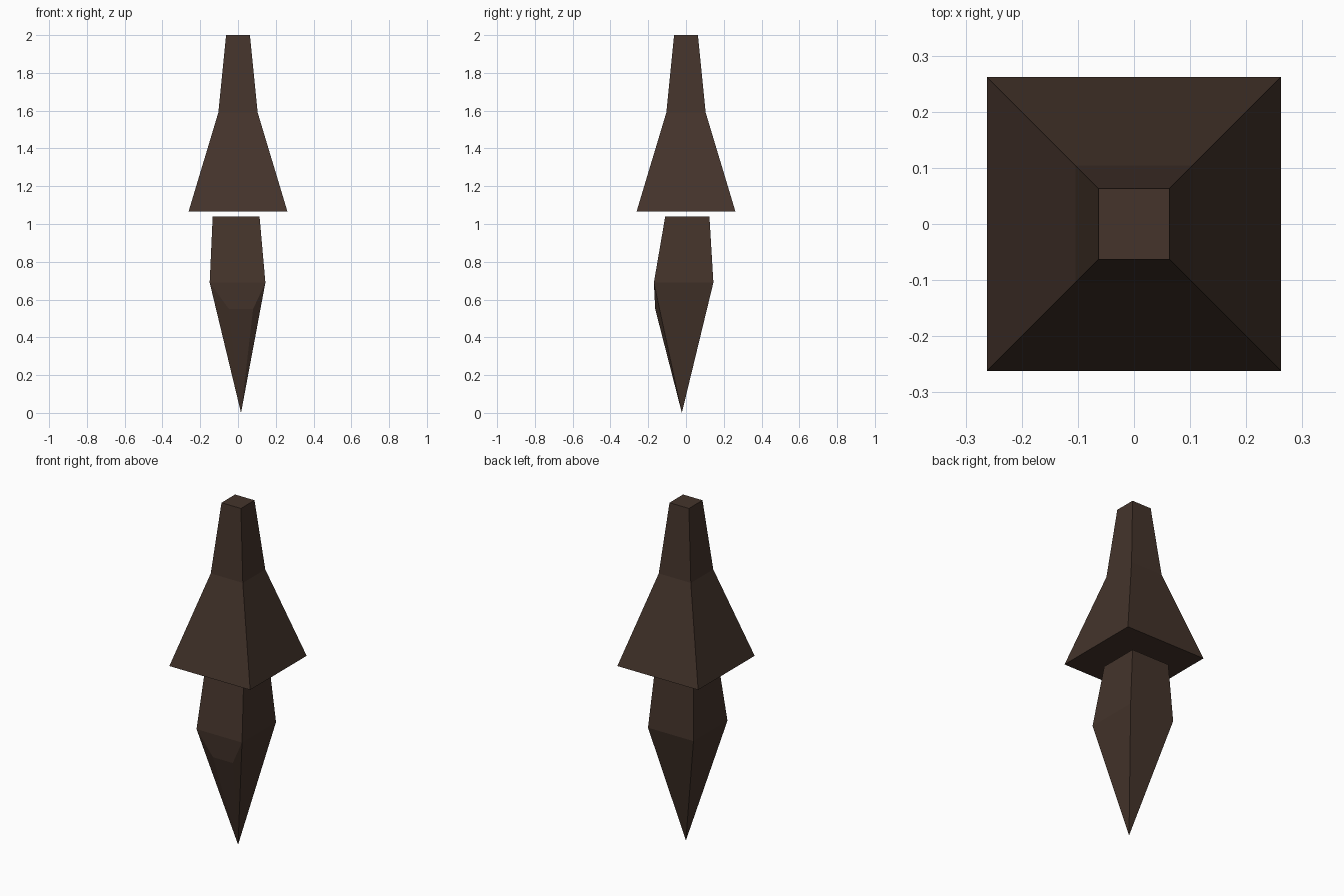
import bpy, bmesh

if "Cube" in bpy.data.objects:
    bpy.data.objects.remove(bpy.data.objects["Cube"])

mat = bpy.data.materials.new("dark brown")
mat.diffuse_color = (0.058, 0.034, 0.024, 1)
mat.use_nodes = True
mat.node_tree.nodes["Principled BSDF"].inputs["Base Color"].default_value = mat.diffuse_color


def rect(x0, x1, y0, y1, z):
    return [(x0, y0, z), (x1, y0, z), (x1, y1, z), (x0, y1, z)]


def build(name, verts, faces):
    bm = bmesh.new()
    vs = [bm.verts.new(v) for v in verts]
    for f in faces:
        bm.faces.new([vs[i] for i in f])
    bmesh.ops.recalc_face_normals(bm, faces=bm.faces[:])
    me = bpy.data.meshes.new(name)
    bm.to_mesh(me)
    bm.free()
    me.materials.append(mat)
    ob = bpy.data.objects.new(name, me)
    bpy.context.collection.objects.link(ob)


def sides(a, b):
    # quads joining two rings of four
    return [(a + i, a + (i + 1) % 4, b + (i + 1) % 4, b + i) for i in range(4)]


# flared upper spire: three stacked squares
verts = []
for h, z in ((0.262, 1.065), (0.104, 1.59), (0.063, 2.0)):
    verts += rect(-h, h, -h, h, z)
build("upper_spire", verts,
      sides(0, 4) + sides(4, 8) + [(3, 2, 1, 0), (8, 9, 10, 11)])

# pointed lower spike with a narrow facet on its front
verts = rect(-0.134, 0.114, -0.11, 0.124, 1.04)
verts += rect(-0.15, 0.145, -0.17, 0.145, 0.69)
verts += [(-0.048, -0.163, 0.55), (0.08, -0.163, 0.55), (0.016, -0.022, 0)]
build("lower_spike", verts,
      sides(4, 0) + [(0, 1, 2, 3),
                     (4, 8, 9, 5), (8, 10, 9), (4, 10, 8), (9, 10, 5),
                     (5, 10, 6), (6, 10, 7), (7, 10, 4)])
